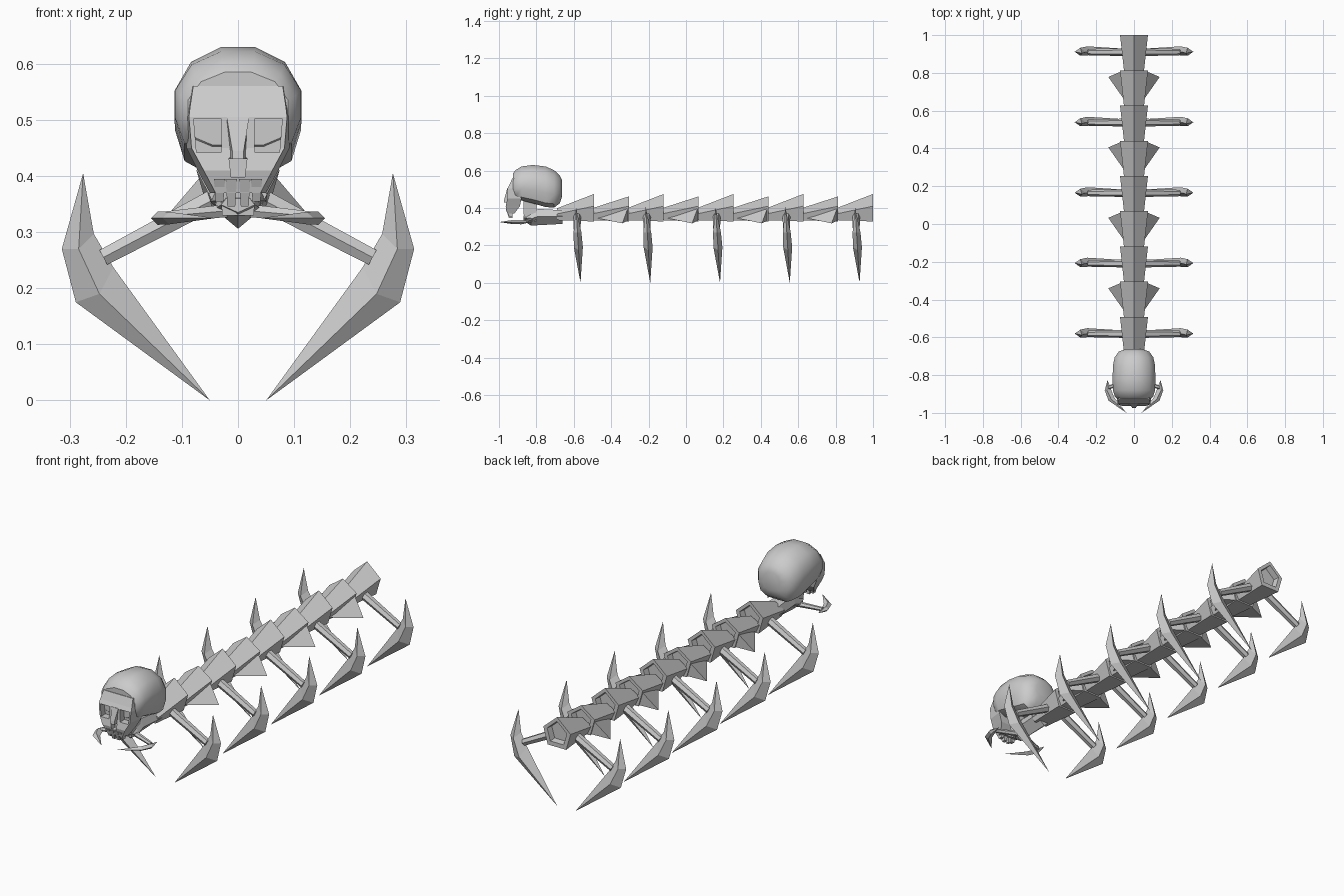
import bpy, bmesh, math
from mathutils import Vector

if "Cube" in bpy.data.objects:
    bpy.data.objects.remove(bpy.data.objects["Cube"])


def loft(name, rings, smooth=None):
    """Skin a list of rings; a ring of one point closes to a tip."""
    bm = bmesh.new()
    vs = [[bm.verts.new(p) for p in r] for r in rings]
    for a, b in zip(vs, vs[1:]):
        n = max(len(a), len(b))
        for i in range(n):
            j = (i + 1) % n
            if len(a) == 1:
                bm.faces.new((a[0], b[i], b[j]))
            elif len(b) == 1:
                bm.faces.new((a[i], a[j], b[0]))
            else:
                bm.faces.new((a[i], a[j], b[j], b[i]))
    for r in (vs[0], vs[-1]):
        if len(r) > 2:
            bm.faces.new(r)
    bmesh.ops.recalc_face_normals(bm, faces=bm.faces)
    me = bpy.data.meshes.new(name)
    bm.to_mesh(me)
    bm.free()
    ob = bpy.data.objects.new(name, me)
    bpy.context.collection.objects.link(ob)
    if smooth:
        bpy.ops.object.select_all(action='DESELECT')
        ob.select_set(True)
        bpy.context.view_layer.objects.active = ob
        bpy.ops.object.shade_smooth_by_angle(angle=math.radians(smooth))
    return ob


def rect(z, w, y0, y1, cx=0, front=1.0):
    """Horizontal rectangle ring; front scales the width at y0."""
    return [(cx - w * front, y0, z), (cx + w * front, y0, z), (cx + w, y1, z), (cx - w, y1, z)]


def pentagon(y, apex, mid_w, mid_z, low_w, low_z, k=1.0):
    """Upright pentagon ring, scaled by k about its middle."""
    c = (apex + low_z) / 2
    pts = [(0, apex), (mid_w, mid_z), (low_w, low_z), (-low_w, low_z), (-mid_w, mid_z)]
    return [(x * k, y, c + (z - c) * k) for x, z in pts]


def rod(name, a, b, ra, rb, sides=6):
    a, b = Vector(a), Vector(b)
    d = (b - a).normalized()
    u = Vector((0, 1, 0))
    v = d.cross(u)
    ang = [2 * math.pi * i / sides for i in range(sides)]
    return loft(name, [[p + (u * math.cos(t) + v * math.sin(t)) * r for t in ang]
                       for p, r in ((a, ra), (b, rb))])


def blade(name, tip0, stations, tip1, to3d):
    """Curved spike: each station is outer, ridge, inner point and half thickness."""
    rings = [[to3d(*tip0)]]
    for o, m, i, t in stations:
        rings.append([to3d(*o, 0 * t), to3d(*m, t), to3d(*i, 0 * t), to3d(*m, -t)])
    rings.append([to3d(*tip1)])
    return loft(name, rings)


# spine: overlapping hollow-backed segments, legs and side fins alternating
PITCH = 0.1865
for k in range(9):
    yb = 1.0 - PITCH * k
    yf = yb - PITCH - 0.012
    apex = 0.475 if k % 2 == 0 else 0.462
    back = (apex, 0.074, 0.41, 0.05, 0.328)
    loft("spine_segment", [pentagon(yf, 0.398, 0.052, 0.368, 0.036, 0.335),
                           pentagon(yb, *back), pentagon(yb, *back, k=0.72),
                           pentagon(yb - 0.03, *back, k=0.66)])
    for s in (-1, 1):
        if k % 2:
            loft("side_fin", [[(s * 0.066, yb - 0.005, 0.40), (s * 0.046, yb - 0.005, 0.332),
                               (s * 0.045, yb - 0.165, 0.345)],
                              [(s * 0.136, yb - 0.035, 0.318)]])
        else:
            yl = yb - 0.09
            rod("upper_leg", (s * 0.04, yl, 0.36), (s * 0.24, yl, 0.255), 0.021, 0.017)
            blade("leg_blade", (0.276, 0.405),
                  [((0.314, 0.27), (0.284, 0.27), (0.257, 0.297), 0.021),
                   ((0.289, 0.175), (0.247, 0.19), (0.222, 0.237), 0.024)],
                  (0.05, 0.0),
                  lambda x, z, t=0.0, s=s, yl=yl: (s * x, yl + t + (0.3 - z) * 0.06, z))

# neck: keel-bottomed link and upright post into the skull
def keel(y, w, low, top):
    m = low + (top - low) * 0.55
    return [(0, y, low), (w, y, m), (w * 0.7, y, top), (-w * 0.7, y, top), (-w, y, m)]

loft("neck", [keel(-0.66, 0.05, 0.315, 0.388), keel(-0.79, 0.04, 0.308, 0.395),
              keel(-0.83, 0.042, 0.306, 0.37), keel(-0.87, 0.03, 0.335, 0.36)])
loft("neck_post", [rect(0.33, 0.028, -0.865, -0.80), rect(0.40, 0.034, -0.87, -0.80),
                   rect(0.46, 0.04, -0.87, -0.80)])

# mandibles: short arm and hooked blade each side
for s in (-1, 1):
    rod("mandible_arm", (s * 0.02, -0.83, 0.338), (s * 0.135, -0.865, 0.328), 0.014, 0.01)
    blade("mandible_blade", (0.14, -0.825),
          [((0.155, -0.88), (0.143, -0.88), (0.122, -0.875), 0.012),
           ((0.135, -0.935), (0.122, -0.925), (0.105, -0.918), 0.011)],
          (0.04, -1.0),
          lambda x, y, t=0.0, s=s: (s * x, y, 0.325 + t))

# cranium: egg-shaped sections from back to forehead
half = [(0.27, 1), (0.74, 0.87), (1, 0.62), (1, 0.35), (0.85, 0.1), (0.5, 0)]
section = half + [(-x, z) for x, z in reversed(half)]
sizes = [(-0.663, 0.045, 0.46, 0.55), (-0.675, 0.08, 0.425, 0.575), (-0.705, 0.102, 0.402, 0.602),
         (-0.75, 0.112, 0.405, 0.622), (-0.82, 0.113, 0.425, 0.63), (-0.88, 0.112, 0.44, 0.622),
         (-0.912, 0.102, 0.445, 0.602), (-0.925, 0.089, 0.455, 0.585)]
loft("cranium", [[(x * w, y, lo + z * (hi - lo)) for x, z in section]
                 for y, w, lo, hi in sizes], smooth=35)

# face: tapering block with eye sockets and nose hole cut out
face = loft("face", [rect(0.56, 0.084, -0.928, -0.88, front=0.95),
                     rect(0.522, 0.09, -0.945, -0.88, front=0.95),
                     rect(0.505, 0.094, -0.954, -0.88, front=0.93),
                     rect(0.45, 0.092, -0.955, -0.88, front=0.9),
                     rect(0.41, 0.072, -0.964, -0.888, front=0.85),
                     rect(0.37, 0.05, -0.955, -0.918, front=0.8)])
cutters = [loft("socket_cutter", [rect(0.442, 0.022, -1.1, -0.922, s * 0.052),
                                  rect(0.502, 0.025, -1.1, -0.922, s * 0.054)]) for s in (-1, 1)]
cutters.append(loft("nose_cutter", [rect(0.398, 0.012, -1.1, -0.935), rect(0.432, 0.016, -1.1, -0.935)]))
bpy.context.view_layer.objects.active = face
for c in cutters:
    c.hide_render = True
    m = face.modifiers.new("cut", 'BOOLEAN')
    m.operation, m.solver, m.object = 'DIFFERENCE', 'EXACT', c
    bpy.ops.object.modifier_apply(modifier=m.name)
    bpy.data.objects.remove(c)

# nose bridge and upper teeth
loft("nose_bridge", [rect(0.43, 0.017, -0.974, -0.94, front=0.6),
                     rect(0.445, 0.017, -0.972, -0.94, front=0.6),
                     rect(0.505, 0.02, -0.956, -0.94)])
for x, low in ((-0.033, 0.355), (-0.012, 0.346), (0.012, 0.346), (0.033, 0.355)):
    loft("tooth", [rect(low, 0.007, -0.946, -0.928, x), rect(0.395, 0.01, -0.964, -0.925, x)])
